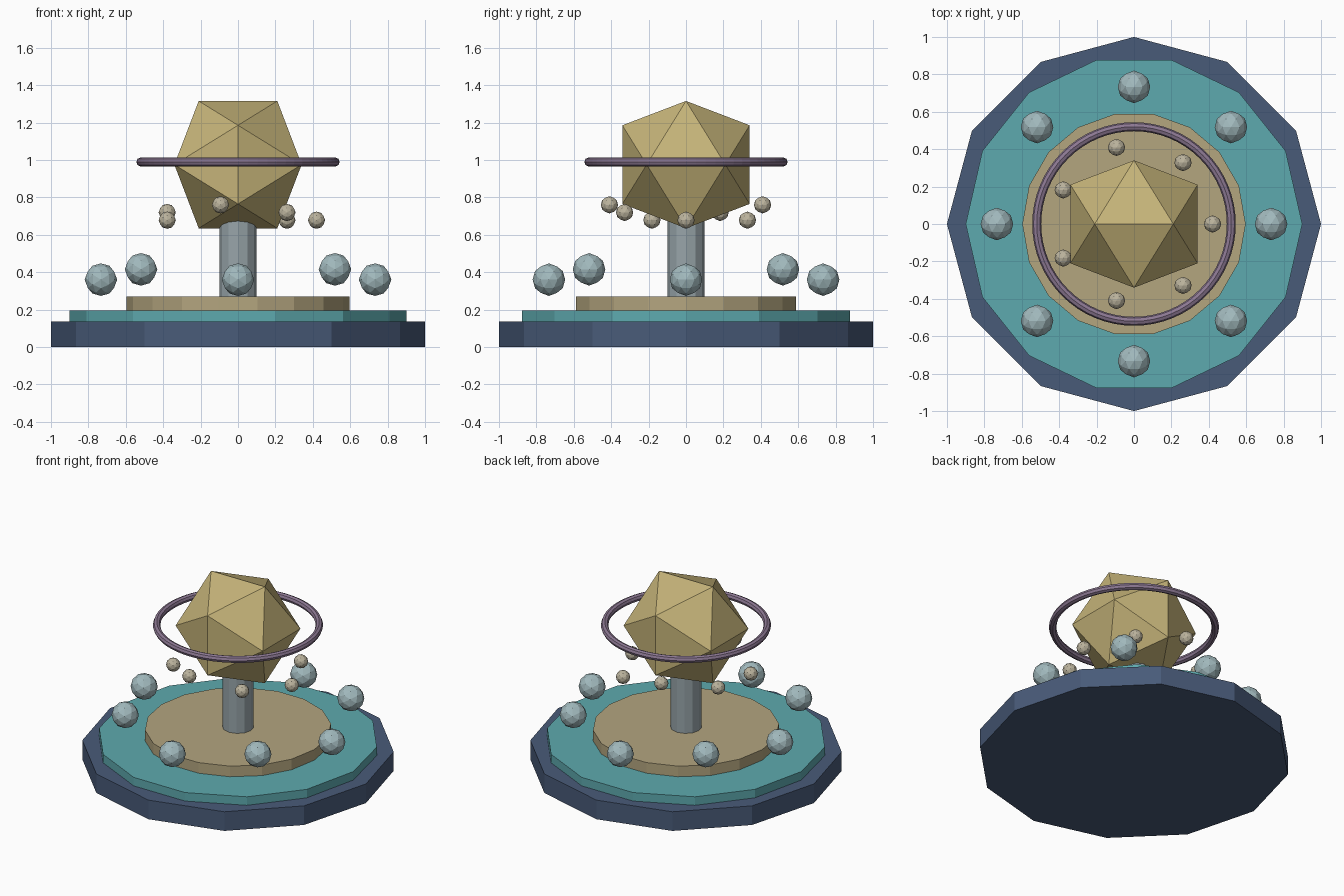
import bpy, bmesh, math
from mathutils import Vector

if "Cube" in bpy.data.objects:
    bpy.data.objects.remove(bpy.data.objects["Cube"])


def material(name, rgb):
    m = bpy.data.materials.new(name)
    m.diffuse_color = [(c / 255) ** 2.2 for c in rgb] + [1]
    m.use_nodes = True
    m.node_tree.nodes["Principled BSDF"].inputs["Base Color"].default_value = m.diffuse_color
    return m


def finish(name, bm, mat, loc):
    bmesh.ops.recalc_face_normals(bm, faces=bm.faces)
    me = bpy.data.meshes.new(name)
    bm.to_mesh(me)
    bm.free()
    me.materials.append(mat)
    ob = bpy.data.objects.new(name, me)
    ob.location = loc
    bpy.context.collection.objects.link(ob)
    return ob


def prism(name, sides, r, z0, z1, mat):
    """Upright prism with a corner on the +x axis."""
    bm = bmesh.new()
    ring = [bm.verts.new((r * math.cos(math.tau * i / sides),
                          r * math.sin(math.tau * i / sides), 0)) for i in range(sides)]
    face = bm.faces.new(ring)
    top = bmesh.ops.extrude_face_region(bm, geom=[face])["geom"]
    bmesh.ops.translate(bm, vec=(0, 0, z1 - z0),
                        verts=[v for v in top if isinstance(v, bmesh.types.BMVert)])
    # keep the bottom cap closed
    if not any(all(v.co.z < 1e-6 for v in f.verts) for f in bm.faces):
        bm.faces.new(ring)
    return finish(name, bm, mat, (0, 0, z0))


def gem(name, r, loc, mat, subdivide=False):
    """Icosahedron with an edge on top, optionally split into an 80-face ball."""
    t = (1 + math.sqrt(5)) / 2
    bm = bmesh.new()
    for s in (-1, 1):
        for u in (-t, t):
            for co in ((s, 0, u), (u, s, 0), (0, u, s)):
                bm.verts.new(co)
    bmesh.ops.convex_hull(bm, input=bm.verts[:])
    if subdivide:
        bmesh.ops.subdivide_edges(bm, edges=bm.edges[:], cuts=1, use_grid_fill=True)
    for v in bm.verts:
        v.co = v.co.normalized() * r
    return finish(name, bm, mat, loc)


navy = material("navy", (74, 91, 120))
teal = material("teal", (94, 168, 173))
sand = material("sand", (178, 164, 126))
gold = material("gold", (196, 178, 120))
mauve = material("mauve", (140, 120, 146))
steel = material("steel", (150, 163, 168))
mist = material("mist", (160, 184, 188))
pearl = material("pearl", (186, 178, 156))

# stepped base and column
prism("base", 12, 1.0, 0, 0.135, navy)
prism("middle_step", 14, 0.9, 0.135, 0.195, teal)
prism("top_step", 18, 0.597, 0.195, 0.27, sand)
prism("column", 12, 0.1, 0.27, 0.75, steel)

# faceted crystal
gem("crystal", 0.4, (0, 0, 0.975), gold)

# ring around the crystal
bpy.ops.mesh.primitive_torus_add(major_radius=0.52, minor_radius=0.024, major_segments=64,
                                 minor_segments=8, location=(0, 0, 0.989))
ring = bpy.context.object
ring.name = "ring"
ring.data.materials.append(mauve)

# outer balls at alternating heights
for i in range(8):
    a = math.tau * i / 8
    gem(f"outer_ball_{i + 1}", 0.087,
        (0.733 * math.cos(a), 0.733 * math.sin(a), 0.36 + 0.055 * (i % 2)), mist, True)

# inner small balls stepping through three heights
for i in range(7):
    a = -math.tau * i / 7
    gem(f"inner_ball_{i + 1}", 0.046,
        (0.42 * math.cos(a), 0.42 * math.sin(a), 0.678 + 0.041 * (i % 3)), pearl, True)
